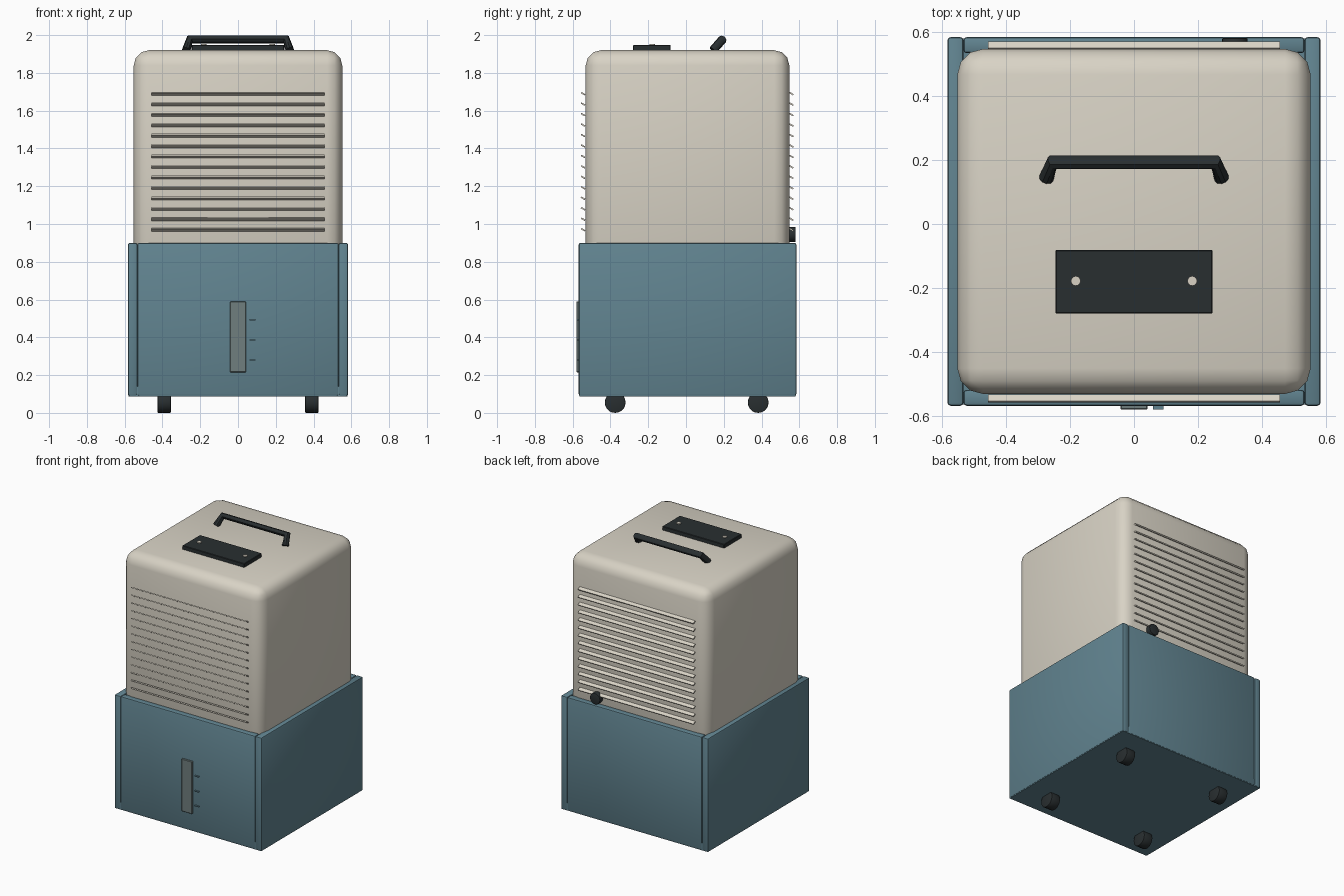
import bpy
import math

if "Cube" in bpy.data.objects:
    bpy.data.objects.remove(bpy.data.objects["Cube"])


def material(name, rgb):
    m = bpy.data.materials.new(name)
    m.diffuse_color = (*rgb, 1)
    m.use_nodes = True
    m.node_tree.nodes["Principled BSDF"].inputs["Base Color"].default_value = m.diffuse_color
    return m


BEIGE = material("beige_plastic", (0.69, 0.65, 0.56))
TEAL = material("blue_tank_plastic", (0.12, 0.23, 0.28))
BLACK = material("black_plastic", (0.022, 0.028, 0.03))
WINDOW = material("level_window", (0.16, 0.21, 0.21))

CY = 0.008  # depth centre of the tank and housing


def finish(ob, name, mat, bevel=0, segments=2):
    ob.name = name
    ob.data.materials.append(mat)
    if bevel:
        mod = ob.modifiers.new("Bevel", "BEVEL")
        mod.width = bevel
        mod.segments = segments
        mod.limit_method = "ANGLE"
        bpy.ops.object.modifier_apply(modifier=mod.name)
    bpy.ops.object.shade_smooth_by_angle(angle=math.radians(35))
    return ob


def box(name, x, y, z, mat, bevel=0, segments=2):
    """Box from (min, max) ranges."""
    bpy.ops.mesh.primitive_cube_add(size=1, location=[(a + b) / 2 for a, b in (x, y, z)])
    ob = bpy.context.object
    ob.scale = [b - a for a, b in (x, y, z)]
    bpy.ops.object.transform_apply(location=False, rotation=False, scale=True)
    return finish(ob, name, mat, bevel, segments)


def cylinder(name, loc, radius, depth, axis, mat, verts=20, bevel=0):
    rot = {"x": (0, math.pi / 2, 0), "y": (math.pi / 2, 0, 0), "z": (0, 0, 0)}[axis]
    bpy.ops.mesh.primitive_cylinder_add(vertices=verts, radius=radius, depth=depth,
                                        location=loc, rotation=rot)
    return finish(bpy.context.object, name, mat, bevel)


# Upper housing, sunk into the tank
box("housing", (-0.552, 0.552), (CY - 0.539, CY + 0.539), (0.78, 1.92), BEIGE, 0.08, 3)

# Water tank: floor plus four walls
W, D, T = 0.583, 0.576, 0.05
box("tank_floor", (-W + 0.004, W - 0.004), (CY - D + 0.004, CY + D - 0.004), (0.088, 0.14), TEAL)
for side, s in (("left", -1), ("right", 1)):
    xs = sorted((s * W, s * (W - T)))
    box(f"tank_wall_{side}", xs, (CY - D, CY + D), (0.09, 0.9), TEAL, 0.01)
for side, s in (("front", -1), ("back", 1)):
    ys = sorted((CY + s * D, CY + s * (D - T)))
    box(f"tank_wall_{side}", (-W + T, W - T), ys, (0.09, 0.9), TEAL, 0.01)

# Louvre slats on the front and back, all tilted the same way
for side, y in (("front", -0.545), ("back", 0.558)):
    for i in range(14):
        z = 0.97 + i * (1.69 - 0.97) / 13
        slat = box(f"{side}_slat_{i + 1}", (-0.457, 0.457), (y - 0.012, y + 0.012),
                   (z - 0.004, z + 0.004), BEIGE)
        slat.rotation_euler.x = math.radians(-30)

# Water level window and its tick marks
box("level_window", (-0.042, 0.042), (-0.58, -0.56), (0.215, 0.59), WINDOW, 0.003, 1)
for i, z in enumerate((0.28, 0.385, 0.493)):
    box(f"level_tick_{i + 1}", (0.06, 0.092), (-0.579, -0.56), (z - 0.003, z + 0.003), TEAL)

# Control panel with two buttons
box("control_panel", (-0.245, 0.245), (-0.28, -0.081), (1.915, 1.947), BLACK, 0.003, 1)
for side, x in (("left", -0.182), ("right", 0.182)):
    cylinder(f"{side}_button", (x, -0.178, 1.947), 0.015, 0.01, "z", BEIGE)

# Tilted carrying handle
curve = bpy.data.curves.new("handle", "CURVE")
curve.dimensions = "3D"
curve.bevel_depth = 0.023
curve.bevel_resolution = 3
curve.use_fill_caps = True
path = [(-0.274, 0.143, 1.92), (-0.255, 0.193, 1.977), (0.255, 0.193, 1.977), (0.274, 0.143, 1.92)]
spline = curve.splines.new("POLY")
spline.points.add(len(path) - 1)
for p, co in zip(spline.points, path):
    p.co = (*co, 1)
handle = bpy.data.objects.new("handle", curve)
bpy.context.collection.objects.link(handle)
bpy.ops.object.select_all(action="DESELECT")
handle.select_set(True)
bpy.context.view_layer.objects.active = handle
bpy.ops.object.convert(target="MESH")
finish(bpy.context.object, "handle", BLACK)

# Drain cap on the back
cylinder("drain_cap", (0.315, 0.558, 0.945), 0.04, 0.046, "y", BLACK, 20, 0.004)

# Four wheels under the tank
for fb, y in (("front", -0.375), ("back", 0.382)):
    for lr, x in (("left", -0.391), ("right", 0.391)):
        cylinder(f"{fb}_{lr}_wheel", (x, y, 0.055), 0.055, 0.07, "x", BLACK, 20, 0.004)
